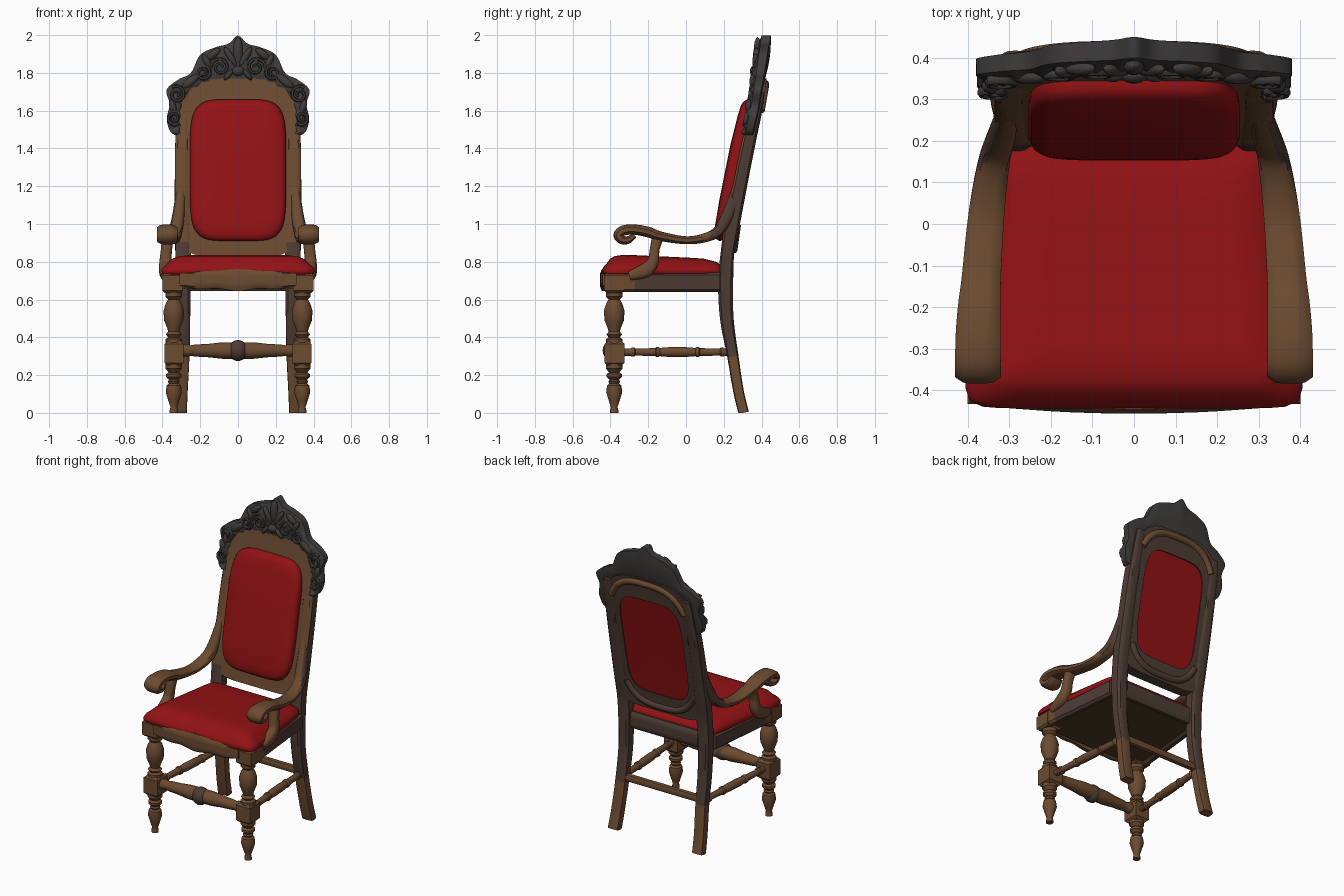
import bpy, bmesh, math
from mathutils import Vector

if "Cube" in bpy.data.objects:
    bpy.data.objects.remove(bpy.data.objects["Cube"])


def material(name, r, g, b):
    m = bpy.data.materials.new(name)
    m.diffuse_color = (r, g, b, 1)
    m.use_nodes = True
    m.node_tree.nodes["Principled BSDF"].inputs["Base Color"].default_value = m.diffuse_color
    return m


RED = material("red_velvet", 0.29, 0.006, 0.007)
BROWN = material("brown_wood", 0.15, 0.07, 0.03)
DARK = material("dark_wood", 0.075, 0.045, 0.034)
GREY = material("charcoal_carving", 0.05, 0.045, 0.043)
UNDER = material("under_seat_brown", 0.07, 0.042, 0.02)


def stack(name, rings, mats, closed=False, mirror=False, rule=None, angle=40):
    """Skin a list of equal rings; caps the ends unless closed."""
    bm = bmesh.new()
    vs = [[bm.verts.new(p) for p in r] for r in rings]
    n = len(rings[0])
    for i in range(len(vs) if closed else len(vs) - 1):
        a, b = vs[i], vs[(i + 1) % len(vs)]
        for j in range(n):
            k = (j + 1) % n
            bm.faces.new((a[j], a[k], b[k], b[j]))
    if not closed:
        bm.faces.new(vs[0])
        bm.faces.new(vs[-1])
    bmesh.ops.recalc_face_normals(bm, faces=bm.faces)
    bm.normal_update()
    if rule:
        for f in bm.faces:
            f.material_index = rule(f.calc_center_median(), f.normal)
    me = bpy.data.meshes.new(name)
    bm.to_mesh(me)
    bm.free()
    for m in mats:
        me.materials.append(m)
    me.shade_smooth()
    me.set_sharp_from_angle(angle=math.radians(angle))
    ob = bpy.data.objects.new(name, me)
    bpy.context.collection.objects.link(ob)
    if mirror:
        md = ob.modifiers.new("mirror", "MIRROR")
        md.use_mirror_merge = False
    return ob


def spline(pts, k=6):
    """Catmull-Rom through tuples of any size."""
    out = []
    for i in range(len(pts) - 1):
        p0, p1, p2, p3 = pts[max(i - 1, 0)], pts[i], pts[i + 1], pts[min(i + 2, len(pts) - 1)]
        for s in range(k):
            t = s / k
            out.append(tuple(0.5 * (2 * b + (c - a) * t + (2 * a - 5 * b + 4 * c - d) * t * t
                       + (3 * b - a - 3 * c + d) * t ** 3) for a, b, c, d in zip(p0, p1, p2, p3)))
    return out + [pts[-1]]


def oval(a, hw, hh, n):
    c, s = math.cos(a), math.sin(a)
    r = (abs(c / hw) ** n + abs(s / hh) ** n) ** (-1 / n)
    return r * c, r * s


def sweep(name, pts, side, mats, power=4, seg=16, k=6, **kw):
    """Path of (x, y, z, half width along side, half thickness)."""
    pts, side = spline(pts, k), Vector(side)
    rings = []
    for i, p in enumerate(pts):
        q, r = pts[max(i - 1, 0)], pts[min(i + 1, len(pts) - 1)]
        nrm = (Vector(r[:3]) - Vector(q[:3])).cross(side).normalized()
        ring = []
        for j in range(seg):
            u, v = oval(2 * math.pi * (j + 0.5) / seg, p[3], p[4], power)
            w = Vector(p[:3]) + side * u + nrm * v
            w.z = max(w.z, 0)
            ring.append(w)
        rings.append(ring)
    return stack(name, rings, mats, **kw)


def lathe(name, a, b, prof, mats, seg=20, **kw):
    a, b = Vector(a), Vector(b)
    d = b - a
    u = d.orthogonal().normalized()
    v = d.normalized().cross(u)
    rings = [[a + d * t + (u * math.cos(q) + v * math.sin(q)) * r
              for q in (2 * math.pi * j / seg for j in range(seg))] for t, r in prof]
    return stack(name, rings, mats, **kw)


def block(name, c, h, mats, b=0.012, **kw):
    """Chamfered block from four square rings."""
    sg = [(-1, -1), (1, -1), (1, 1), (-1, 1)]
    lv = [(-h[2], b), (-h[2] + b, 0), (h[2] - b, 0), (h[2], b)]
    return stack(name, [[(c[0] + sx * (h[0] - i), c[1] + sy * (h[1] - i), c[2] + z)
                         for sx, sy in sg] for z, i in lv], mats, angle=20, **kw)


def blob(name, loc, rad, tilt, mats, **kw):
    rings = []
    for i in range(9):
        p = math.pi * (0.02 + 0.96 * i / 8)
        ring = []
        for j in range(14):
            q = 2 * math.pi * j / 14
            x, z = rad[0] * math.sin(p) * math.cos(q), rad[2] * math.cos(p)
            ring.append((loc[0] + x * math.cos(tilt) + z * math.sin(tilt),
                         loc[1] + rad[1] * math.sin(p) * math.sin(q),
                         loc[2] - x * math.sin(tilt) + z * math.cos(tilt)))
        rings.append(ring)
    return stack(name, rings, mats, **kw)


def lean(z):
    """Depth of the leaning back at height z."""
    k = [(0.8, .215), (1.0, .245), (1.2, .285), (1.4, .325), (1.6, .37), (1.75, .395), (2.05, .437)]
    for (a, p), (b, q) in zip(k, k[1:]):
        if z <= b:
            return p + (q - p) * (z - a) / (b - a)
    return k[-1][1]


# turned front legs with square blocks
leg = [(0, .022), (.015, .022), (.03, .018), (.06, .028), (.11, .043), (.145, .038), (.155, .026),
       (.165, .032), (.175, .026), (.19, .041), (.205, .041), (.215, .028), (.235, .045), (.26, .045),
       (.37, .045), (.39, .045), (.4, .03), (.415, .042), (.43, .03), (.45, .036), (.49, .052),
       (.54, .055), (.58, .043), (.6, .03), (.615, .045), (.65, .045)]
lathe("front_leg", (.34, -.38, 0), (.34, -.38, 1), leg, [BROWN], mirror=True)
block("front_leg_block", (.338, -.378, .315), (.05, .053, .065), [BROWN], .015, mirror=True)
block("front_leg_top", (.345, -.38, .688), (.055, .053, .052), [BROWN], mirror=True)

# curved back legs running up into the back stiles
sweep("back_leg_and_stile", [(.308, .305, 0, .037, .028), (.302, .277, .12, .036, .028),
      (.293, .248, .3, .036, .03), (.29, .216, .5, .037, .036), (.29, .21, .7, .04, .04),
      (.29, .22, .85, .042, .036), (.293, .245, 1.0, .042, .04), (.295, .285, 1.2, .04, .038),
      (.295, .325, 1.4, .038, .037), (.29, .37, 1.6, .035, .033), (.285, .392, 1.7, .03, .025)],
      (1, 0, 0), [BROWN, DARK], power=6, mirror=True,
      rule=lambda c, n: 1 if c.z > .3 and not (c.z > .9 and n.y < -.6) else 0)

# stretchers
half = [(0, .03), (.06, .034), (.08, .028), (.12, .032), (.24, .036), (.36, .044), (.44, .044)]
sym = half + [(1 - t, r) for t, r in reversed(half)]
lathe("front_stretcher", (-.3, -.38, .33), (.3, -.38, .33), sym, [BROWN])
blob("front_stretcher_rosette", (0, -.388, .33), (.052, .055, .056), 0, [DARK])
half = [(0, .02), (.08, .02), (.09, .025), (.11, .025), (.12, .019), (.3, .021), (.31, .027),
        (.33, .027), (.34, .022), (.42, .026)]
sym = half + [(1 - t, r) for t, r in reversed(half)]
lathe("side_stretcher", (.335, -.34, .322), (.295, .25, .322), sym, [BROWN], mirror=True)
sweep("back_stretcher", [(-.29, .245, .33, .018, .022), (0, .245, .33, .018, .022),
      (.29, .245, .33, .018, .022)], (0, 1, 0), [BROWN])

# seat rails
sweep("front_seat_rail", [(-.31, -.42, .706, .022, .034), (-.2, -.428, .705, .022, .05),
      (-.11, -.432, .707, .022, .048), (0, -.434, .703, .022, .058), (.11, -.432, .707, .022, .048),
      (.2, -.428, .705, .022, .05), (.31, -.42, .706, .022, .034)], (0, 1, 0), [BROWN], power=8)
sweep("side_seat_rail", [(.372, -.34, .692, .026, .052), (.345, -.08, .692, .026, .052),
      (.318, .18, .692, .026, .052)], (1, 0, 0), [BROWN, DARK], power=8, mirror=True,
      rule=lambda c, n: int(c.y > -.25))
sweep("back_seat_rail", [(-.29, .2, .7, .025, .055), (0, .2, .7, .025, .055), (.29, .2, .7, .025, .055)],
      (0, 1, 0), [DARK], power=8)


def seat_ring(s, z, slump=0.0, hx=.41, hy=.32, cy=-.12):
    ring = []
    for j in range(96):
        x, y = oval(2 * math.pi * j / 96, hx * s, hy * s, 14)
        back = (y + hy) / (2 * hy)
        ring.append((x * (1 - .2 * back), y + cy, z - slump * back))
    return ring


# upholstered seat with a thin lip, and the board beneath it
stack("seat_cushion", [seat_ring(s, z, d) for s, z, d in [(.97, .732, 0), (1.005, .738, 0), (1.01, .758, 0),
      (.985, .775, 0), (.94, .79, .005), (.88, .818, .02), (.8, .833, .03), (.68, .841, .03), (.5, .843, .03),
      (.2, .843, .03), (.02, .843, .03)]], [RED], angle=60)
stack("seat_under_board", [seat_ring(1, z, 0, .37, .29, -.11) for z in (.655, .67)], [UNDER])

# scrolled arms and their supports
sweep("arm", [(.375, -.272, .94, .042, .014), (.375, -.305, .916, .05, .02), (.375, -.34, .917, .054, .024),
      (.375, -.358, .942, .056, .026), (.375, -.33, .966, .056, .027), (.375, -.27, .97, .055, .027),
      (.372, -.2, .957, .052, .028), (.367, -.13, .934, .048, .025), (.357, 0, .914, .045, .021),
      (.345, .1, .927, .041, .024), (.332, .17, .962, .037, .028), (.318, .212, 1.03, .033, .032),
      (.308, .248, 1.12, .028, .03), (.3, .275, 1.22, .022, .02)], (1, 0, 0), [BROWN, DARK],
      power=3, mirror=True, rule=lambda c, n: int(c.y > .13 and n.x > .4))
sweep("arm_support", [(.372, -.145, .945, .03, .034), (.378, -.165, .87, .03, .026),
      (.385, -.175, .80, .031, .03), (.386, -.215, .755, .032, .038), (.38, -.30, .725, .028, .024)],
      (1, 0, 0), [BROWN], power=3, mirror=True)


# back frame, an open ring that follows the lean
def back_pt(a, hw, hh, n, off, cz):
    x, z = oval(a, hw, hh, n)
    return x, lean(z + cz) + off, z + cz


frame = []
for j in range(96):
    a = 2 * math.pi * j / 96
    low = math.sin(a) < 0
    o = (a, .315, .475 if low else .465, 7 if low else 4)
    frame.append([back_pt(*o, -.035, 1.305), back_pt(a, .24, .35, 5, -.035, 1.285),
                  back_pt(a, .222, .335, 5, .03, 1.285), back_pt(*o, .03, 1.305)])
stack("back_frame", frame, [BROWN, DARK], closed=True, rule=lambda c, n: 0 if n.y < -.5 else 1)

# padded back panel, domed in front and flat behind
stack("back_cushion", [[back_pt(2 * math.pi * j / 96, .255 * s, .375 * s, 5, o, 1.285) for j in range(96)]
      for s, o in [(.02, .02), (.45, .02), (.9, .02), (.91, -.03), (.99, -.034), (1, -.055), (.97, -.074),
                   (.91, -.084), (.78, -.09), (.4, -.094), (.02, -.094)]], [RED], angle=60)

# mouldings behind the back: top arch and bottom arc
for name, a0, a1, hw, hh, m in [("top_back_moulding", 48, 132, .3, .44, BROWN),
                                ("bottom_back_moulding", 232, 308, .28, .435, DARK)]:
    path = [back_pt(math.radians(a0 + (a1 - a0) * i / 24), hw, hh, 3, .026, 1.3) + (.022, .022)
            for i in range(25)]
    sweep(name, path, (0, 1, 0), [m], power=2, seg=10, k=2)

# carved crest: a rippled band between inner arch and scalloped outline
edge = [(.335, 1.47, .30, 1.48), (.362, 1.495, .30, 1.53), (.377, 1.56, .30, 1.58), (.362, 1.635, .298, 1.63),
        (.378, 1.71, .285, 1.675), (.315, 1.765, .25, 1.70), (.25, 1.80, .20, 1.73), (.2, 1.895, .15, 1.745),
        (.12, 1.935, .10, 1.755), (.05, 1.955, .05, 1.76), (0, 1.997, 0, 1.76)]
line = spline([(-a, b, -c, d) for a, b, c, d in edge] + [e for e in reversed(edge[:-1])], 8)
rings = []
for i, (ox, oz, ix, iz) in enumerate(line):
    ripple = math.sin(abs(i - (len(line) - 1) / 2) * .8)
    front, back = [], []
    for j in range(9):
        v = j / 8
        bulge = math.sin(math.pi * v)
        x, z = ix + (ox - ix) * v, iz + (oz - iz) * v
        thin = 1 - 1.4 * abs(x)
        front.append((x, lean(z) - .03 - bulge * (.016 + .009 * ripple * math.cos(5 * v)), z))
        back.append((x, lean(z) + (.02 + bulge * .01) * thin, z))
    rings.append(front + back[::-1])
stack("carved_crest", rings, [GREY], angle=50)

# crest scrolls
for cx, cz, r, turn in [(.095, 1.83, .05, 0), (.185, 1.80, .04, 2), (.325, 1.685, .046, 1), (.338, 1.56, .036, 4)]:
    path = []
    for i in range(28):
        t = i / 27
        a, q = turn + t * 9.5, r * (1 - .8 * t)
        z = cz + q * math.sin(a)
        path.append((cx + q * math.cos(a), lean(z) - .044, z, .013 - .004 * t, .010 - .003 * t))
    sweep("crest_scroll", path, (0, 1, 0), [GREY], power=2, seg=8, k=2, mirror=True)

# crest leaves and central flower
for x, z, w, h, tilt in [(.04, 1.885, .018, .06, .55), (.13, 1.9, .02, .045, -.9), (.25, 1.755, .022, .055, -.9),
                         (.165, 1.86, .017, .045, .5), (.345, 1.62, .018, .04, .3), (.05, 1.79, .014, .035, -.7)]:
    blob("crest_leaf", (x, lean(z) - .042, z), (w, .018, h), tilt, [GREY], mirror=True)
blob("crest_centre_leaf", (0, lean(1.91) - .038, 1.91), (.026, .022, .08), 0, [GREY])
blob("crest_centre_bead", (0, lean(1.81) - .046, 1.81), (.032, .02, .026), 0, [GREY])
